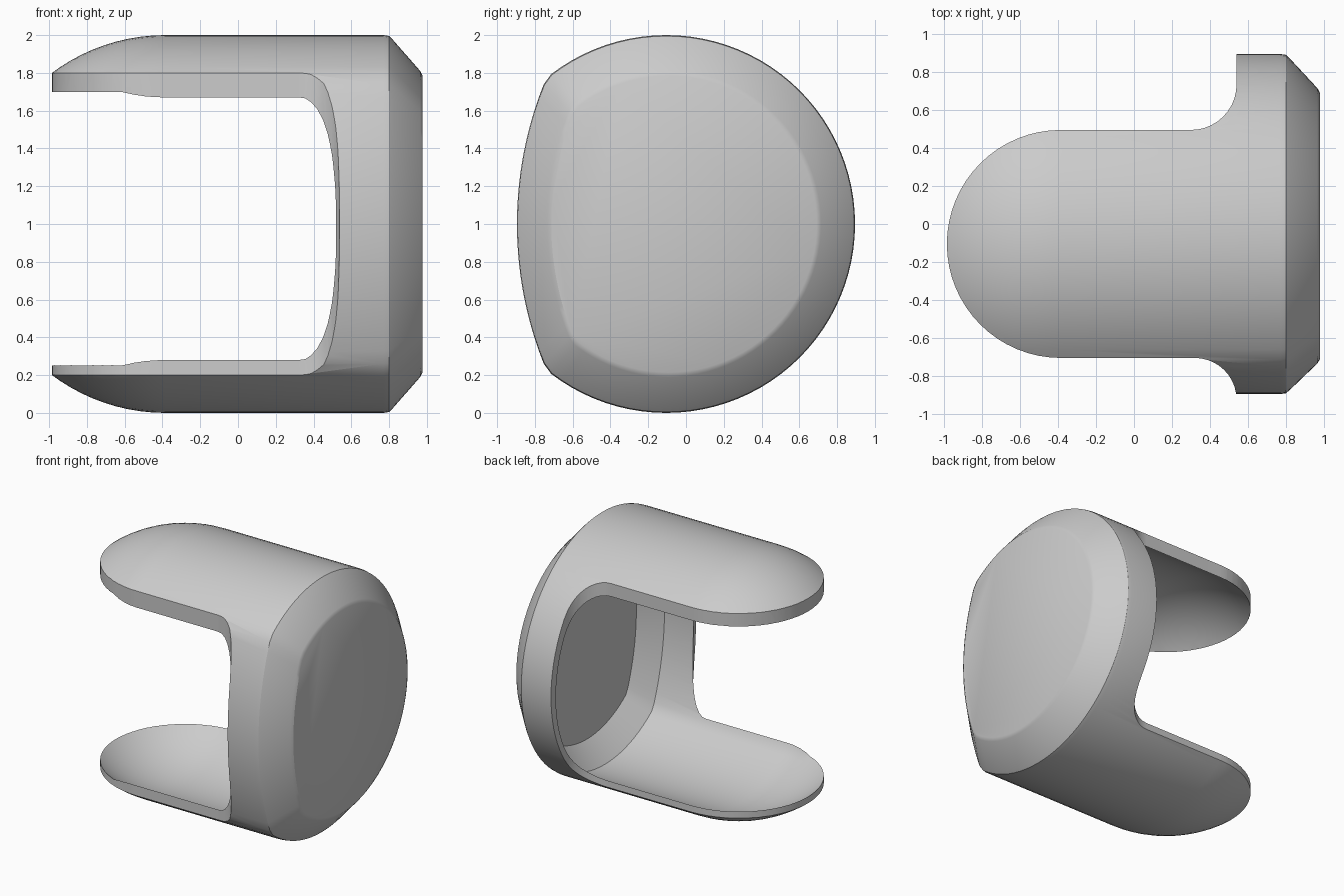
import bpy, bmesh, math

cube = bpy.data.objects.get("Cube")
if cube:
    bpy.data.objects.remove(cube, do_unlink=True)

CY = -0.105        # y of the cup axis
TIP = -0.385       # x where the domed end begins
SIDES = 96

grey = bpy.data.materials.new("light_grey")
grey.use_nodes = True
COLOUR = (0.6, 0.6, 0.6, 1.0)
grey.diffuse_color = COLOUR
grey.node_tree.nodes["Principled BSDF"].inputs["Base Color"].default_value = COLOUR


def new_object(name, bm):
    bmesh.ops.recalc_face_normals(bm, faces=bm.faces)
    mesh = bpy.data.meshes.new(name)
    bm.to_mesh(mesh)
    bm.free()
    obj = bpy.data.objects.new(name, mesh)
    bpy.context.collection.objects.link(obj)
    mesh.materials.append(grey)
    return obj


def section(r, front_r):
    """Circle whose front (-y) side is flattened by a larger circle."""
    pts = []
    d = 1.21
    for i in range(SIDES):
        a = 2 * math.pi * i / SIDES
        t = min(r, d * math.cos(a) + math.sqrt(front_r ** 2 - (d * math.sin(a)) ** 2))
        pts.append((t * math.cos(a), t * math.sin(a)))
    return pts


def cup_solid(name, r, front_r, zc, base):
    """Loft along x: spherical end, straight wall, then the base stations (x, scale)."""
    pts = section(r, front_r)
    stations = []
    for i in range(2, 25):
        a = math.pi / 2 * i / 24
        stations.append((TIP - r * math.cos(a), math.sin(a), 0.0))
    stations += [(x, s, 0.055) for x, s in base]
    bm = bmesh.new()
    rings = []
    for x, s, shift in stations:
        rings.append([bm.verts.new((x, CY + s * y + shift * (1 - s), zc + s * z))
                      for y, z in pts])
    for a, b in zip(rings, rings[1:]):
        for i in range(SIDES):
            j = (i + 1) % SIDES
            bm.faces.new((a[i], a[j], b[j], b[i]))
    bm.faces.new(rings[0])
    bm.faces.new(rings[-1])
    return new_object(name, bm)


def arc(cx, cy, r, start, end, n):
    return [(cx + r * math.cos(math.radians(start + (end - start) * i / n)),
             cy + r * math.sin(math.radians(start + (end - start) * i / n)))
            for i in range(n + 1)]


def plan_prism(name):
    """Plan outline: rounded tongue, fillets, and wide base ring."""
    pts = [(0.54, -1.2), (1.2, -1.2), (1.2, 1.2), (0.54, 1.2)]
    pts += arc(0.30, 0.735, 0.24, 0, -90, 10)
    pts += arc(TIP, CY, 0.60, 90, 270, 32)
    pts += arc(0.32, -0.925, 0.22, 90, 0, 10)
    bm = bmesh.new()
    face = bm.faces.new([bm.verts.new((x, y, -0.5)) for x, y in pts])
    ext = bmesh.ops.extrude_face_region(bm, geom=[face])
    top = [v for v in ext["geom"] if isinstance(v, bmesh.types.BMVert)]
    bmesh.ops.translate(bm, verts=top, vec=(0, 0, 3))
    return new_object(name, bm)


def boolean(obj, cutter, operation):
    cutter.hide_render = True
    mod = obj.modifiers.new(operation.lower(), "BOOLEAN")
    mod.object = cutter
    mod.operation = operation
    mod.solver = "EXACT"
    bpy.context.view_layer.objects.active = obj
    bpy.ops.object.modifier_apply(modifier=mod.name)
    bpy.data.objects.remove(cutter, do_unlink=True)


# Shell with chamfered end cap, hollowed out
shell = cup_solid("clip_shell", 1.0, 2.0, 1.0,
                  [(0.77, 1.0), (0.80, 0.995), (0.82, 0.975), (0.965, 0.81), (0.978, 0.785)])
hollow = cup_solid("hollow_cutter", 0.94, 1.94, 0.975, [(0.77, 1.0), (0.92, 0.83)])
boolean(shell, hollow, "DIFFERENCE")

# Trim to two tongues joined by the base ring
boolean(shell, plan_prism("plan_cutter"), "INTERSECT")

for o in bpy.context.selected_objects:
    o.select_set(False)
shell.select_set(True)
bpy.context.view_layer.objects.active = shell
bpy.ops.object.shade_smooth_by_angle(angle=math.radians(30))
